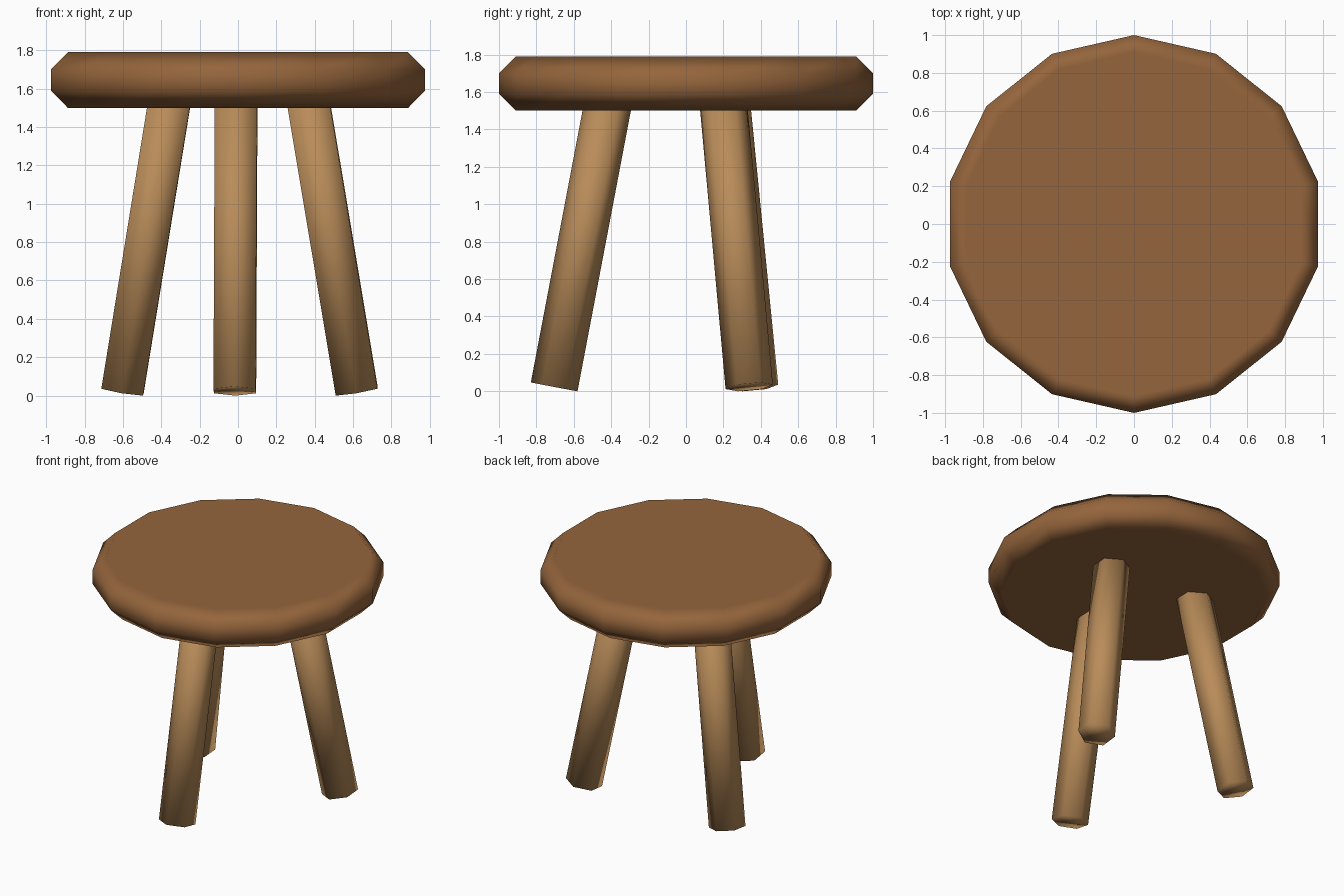
import bpy, bmesh
from math import cos, sin, pi
from mathutils import Matrix

if "Cube" in bpy.data.objects:
    bpy.data.objects.remove(bpy.data.objects["Cube"])


def material(name, rgb):
    mat = bpy.data.materials.new(name)
    mat.diffuse_color = (*rgb, 1)
    mat.use_nodes = True
    mat.node_tree.nodes["Principled BSDF"].inputs["Base Color"].default_value = mat.diffuse_color
    return mat


def lathe(name, profile, sides, start, mat):
    """Closed solid from (radius, z) rings listed bottom to top."""
    bm = bmesh.new()
    rings = []
    for r, z in profile:
        angles = [start + 2 * pi * k / sides for k in range(sides)]
        rings.append([bm.verts.new((r * cos(a), r * sin(a), z)) for a in angles])
    for low, high in zip(rings, rings[1:]):
        for k in range(sides):
            n = (k + 1) % sides
            bm.faces.new((low[k], low[n], high[n], high[k]))
    bm.faces.new(rings[0][::-1])
    bm.faces.new(rings[-1])
    for f in bm.faces:
        f.smooth = True
    mesh = bpy.data.meshes.new(name)
    bm.to_mesh(mesh)
    bm.free()
    mesh.materials.append(mat)
    obj = bpy.data.objects.new(name, mesh)
    bpy.context.collection.objects.link(obj)
    return obj


seat_wood = material("seat_wood", (0.30, 0.13, 0.045))
leg_wood = material("leg_wood", (0.48, 0.26, 0.10))

# Seat: 14-sided disc with chamfered rims, flat top kept by weighted normals
seat = lathe("seat", [(0.91, 1.5), (1.0, 1.59), (1.0, 1.70), (0.91, 1.79)],
             14, pi / 2, seat_wood)
weighted = seat.modifiers.new("weighted_normals", 'WEIGHTED_NORMAL')
weighted.weight = 100

# Legs: three splayed hexagonal posts running up into the seat
TILT = 0.188
for i, name in enumerate(("right_leg", "left_leg", "front_leg")):
    leg = lathe(name, [(0.127, 0), (0.127, 1.6)], 6, 0, leg_wood)
    leg.matrix_world = (Matrix.Rotation(0.5 + i * 2 * pi / 3, 4, 'Z')
                        @ Matrix.Translation((0.705, 0, 0.127 * sin(TILT)))
                        @ Matrix.Rotation(-TILT, 4, 'Y'))
